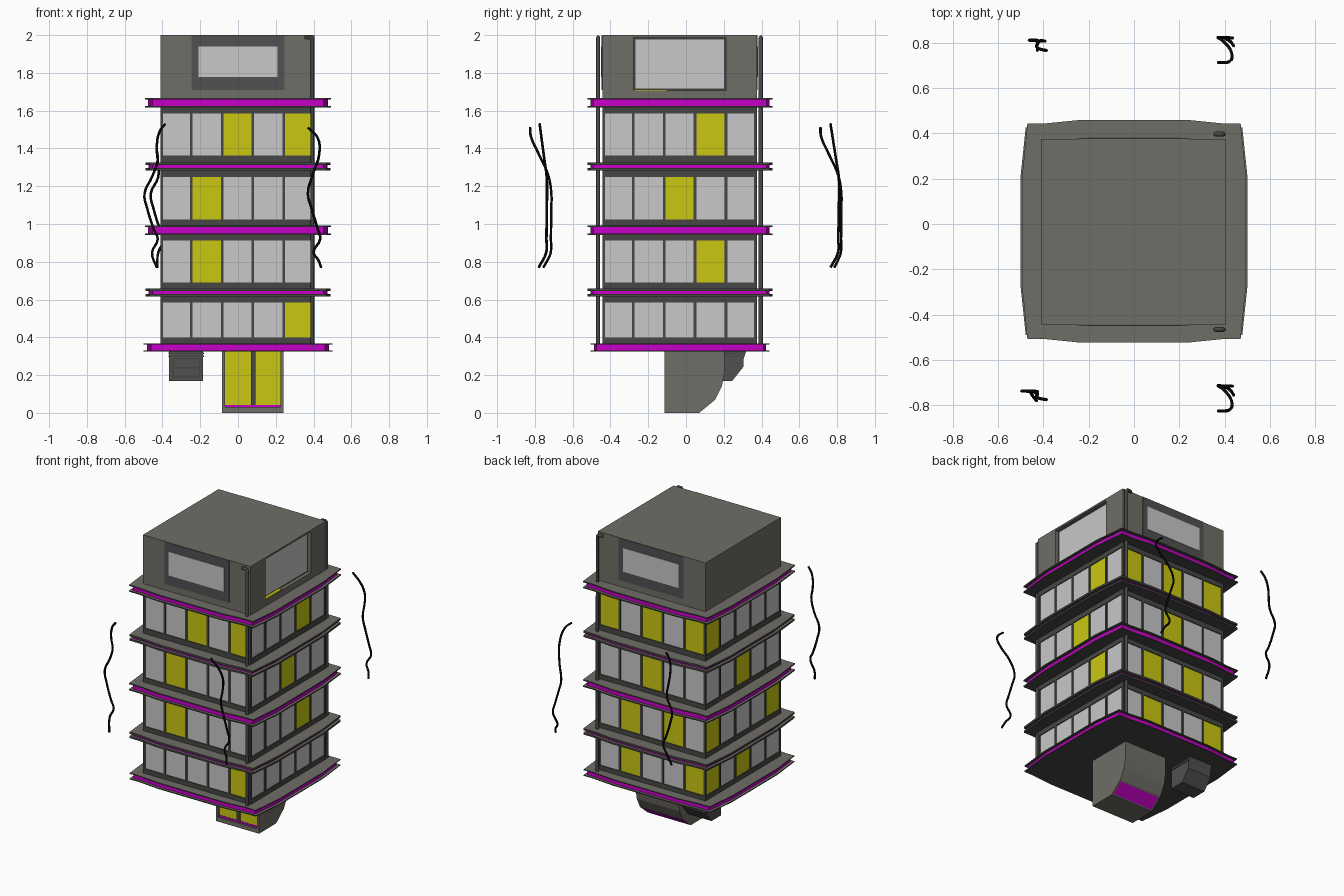
import bpy, bmesh
from mathutils import Vector

if "Cube" in bpy.data.objects:
    bpy.data.objects.remove(bpy.data.objects["Cube"])


def mat(name, r, g, b):
    m = bpy.data.materials.new(name)
    m.diffuse_color = (r, g, b, 1)
    m.use_nodes = True
    m.node_tree.nodes["Principled BSDF"].inputs["Base Color"].default_value = m.diffuse_color
    return m


GREY = mat("warm grey", 0.162, 0.155, 0.133)
DARK = mat("dark grey", 0.062, 0.062, 0.060)
PANEL = mat("panel grey", 0.082, 0.082, 0.086)
LIGHT = mat("pale glass", 0.58, 0.58, 0.58)
YELLOW = mat("lit yellow", 0.59, 0.58, 0.006)
MAGENTA = mat("magenta glow", 0.58, 0.0, 0.58)
BLACK = mat("black", 0.002, 0.002, 0.002)


def finish(name, bm, *mats):
    bmesh.ops.recalc_face_normals(bm, faces=bm.faces)
    me = bpy.data.meshes.new(name)
    bm.to_mesh(me)
    bm.free()
    for m in mats:
        me.materials.append(m)
    ob = bpy.data.objects.new(name, me)
    bpy.context.collection.objects.link(ob)
    return ob


def prism(pts, a, b, axis):
    """Extrude a 2D outline from a to b along z (points x,y) or x (points y,z)."""
    bm = bmesh.new()
    put = (lambda p, t: (p[0], p[1], t)) if axis == 'z' else (lambda p, t: (t, p[0], p[1]))
    face = bm.faces.new([bm.verts.new(put(p, a)) for p in pts])
    new = bmesh.ops.extrude_face_region(bm, geom=[face])['geom']
    d = Vector(put((0, 0), b - a))
    bmesh.ops.translate(bm, vec=d, verts=[v for v in new if isinstance(v, bmesh.types.BMVert)])
    bmesh.ops.recalc_face_normals(bm, faces=bm.faces)
    return bm


def box(name, x0, x1, y0, y1, z0, z1, m):
    x0, x1 = sorted((x0, x1))
    y0, y1 = sorted((y0, y1))
    return finish(name, prism([(x0, y0), (x1, y0), (x1, y1), (x0, y1)], z0, z1, 'z'), m)


def tube(name, pts, r, m, kind='POLY'):
    cu = bpy.data.curves.new(name, 'CURVE')
    cu.dimensions = '3D'
    cu.bevel_depth, cu.bevel_resolution, cu.resolution_u = r, 1, 4
    cu.use_fill_caps = True
    sp = cu.splines.new(kind)
    if kind == 'BEZIER':
        sp.bezier_points.add(len(pts) - 1)
        for p, co in zip(sp.bezier_points, pts):
            p.co = co
            p.handle_left_type = p.handle_right_type = 'AUTO'
    else:
        sp.points.add(len(pts) - 1)
        for p, co in zip(sp.points, pts):
            p.co = (*co, 1)
    cu.materials.append(m)
    ob = bpy.data.objects.new(name, cu)
    bpy.context.collection.objects.link(ob)


X0, X1, Y0, Y1 = -0.41, 0.405, -0.443, 0.375
IN = 0.014  # depth of the glazing behind the frame

# Dark tower core and the solid bands between window rows
box("tower_core", X0 + IN, X1 - IN, Y0 + IN, Y1 - IN, 0.34, 1.66, DARK)
for z0, z1 in ((0.34, 0.40), (0.584, 0.69), (0.912, 1.024), (1.25, 1.363), (1.586, 1.66)):
    box("wall_band", X0, X1, Y0, Y1, z0, z1, DARK)


def side_box(name, side, u0, u1, d0, d1, z0, z1, m):
    """Box on one wall: u runs along +x or +y, d is depth behind the wall face."""
    if side == 'front':
        return box(name, u0, u1, Y0 + d0, Y0 + d1, z0, z1, m)
    if side == 'back':
        return box(name, u0, u1, Y1 - d0, Y1 - d1, z0, z1, m)
    if side == 'right':
        return box(name, X1 - d0, X1 - d1, u0, u1, z0, z1, m)
    return box(name, X0 + d0, X0 + d1, u0, u1, z0, z1, m)


# Window rows: lit columns per floor (top to bottom), counted along +x or +y
ROWS = ((1.363, 1.586), (1.024, 1.25), (0.69, 0.912), (0.40, 0.584))
LIT = {'front': ((2, 4), (1,), (1,), (4,)),
       'right': ((3,), (2,), (3,), ()),
       'back': ((0, 2, 4), (2,), (1, 3), (0, 3)),
       'left': ((4,), (2,), (0, 4), (2, 4))}
for side, lit in LIT.items():
    lo, hi = (X0, X1) if side in ('front', 'back') else (Y0, Y1)
    step = (hi - lo) / 5
    for (z0, z1), on in zip(ROWS, lit):
        for i in range(5):
            u = lo + i * step
            side_box(side + "_window", side, u + 0.006, u + step - 0.006, IN - 0.008, IN + 0.001,
                     z0, z1, YELLOW if i in on else LIGHT)
        for i in range(6):
            u = min(max(lo + i * step, lo + 0.007), hi - 0.007)
            side_box(side + "_mullion", side, u - 0.007, u + 0.007, 0, IN, z0, z1, DARK)

# Bowed floor slabs: two lips with a magenta strip between
HALF = [(0.25, 0.49), (0.4, 0.475), (0.475, 0.475), (0.498, 0.25)]
QUAD = HALF + [(x, -y) for x, y in reversed(HALF)]
OUTLINE = QUAD + [(-x, y) for x, y in reversed(QUAD)]


def slab_part(name, z0, z1, sx, sy, m):
    bm = prism([(x * sx, y * sy - 0.032) for x, y in OUTLINE], z0, z1, 'z')
    for f in bm.faces:
        f.material_index = 1 if f.normal.z > 0.5 else 0
    finish(name, bm, m, GREY)


for zc, h, core, sx, sy in ((1.642, 0.024, 0.016, 0.99, 1), (1.305, 0.021, 0.008, 0.985, 1),
                            (0.967, 0.025, 0.017, 0.99, 1), (0.637, 0.021, 0.008, 0.985, 1),
                            (0.346, 0.022, 0.016, 1.005, 0.965)):
    slab_part("slab_top_lip", zc + core, zc + h, sx, sy, DARK)
    slab_part("slab_glow_strip", zc - core, zc + core, sx * 0.965, sy * 0.965, MAGENTA)
    slab_part("slab_bottom_lip", zc - h, zc - core, sx, sy, DARK)

# Penthouse block with a recessed side opening
top = box("penthouse", X0, X1, Y0, Y1, 1.66, 2.0, GREY)
cut = box("opening_cutter", X1 - 0.03, X1 + 0.1, -0.278, 0.212, 1.708, 1.988, DARK)
cut.hide_render = True
cut.hide_viewport = True
mod = top.modifiers.new("opening", 'BOOLEAN')
mod.object = cut
mod.solver = 'EXACT'
box("side_window", X1 - 0.031, X1 - 0.024, -0.268, 0.202, 1.718, 1.978, LIGHT)
box("side_window_frame", X1 - 0.031, X1 - 0.026, -0.278, 0.212, 1.708, 1.988, DARK)
box("side_sill_light", X1 - 0.025, X1 - 0.003, -0.275, -0.1, 1.707, 1.713, YELLOW)
for side in ('front', 'back'):
    side_box(side + "_panel", side, -0.245, 0.245, -0.004, 0.002, 1.71, 1.999, PANEL)
    side_box(side + "_panel_window", side, -0.21, 0.21, -0.007, 0.002, 1.777, 1.94, LIGHT)

# Drain pipes on the two right corners, hooked at the top
for y in (-0.465, 0.396):
    tube("drain_pipe", [(0.36, y, 1.978), (0.362, y, 1.988), (0.385, y, 1.988), (0.394, y, 1.978),
                        (0.394, y, 0.35)], 0.011, DARK)

# Entrance pod: curved back, magenta patch on the sloped underside
bm = prism([(-0.095, 0.33), (-0.095, 0), (0.07, 0), (0.155, 0.07), (0.19, 0.14), (0.205, 0.22),
            (0.205, 0.33)], -0.085, 0.24, 'x')
slope = [f for f in bm.faces if f.normal.z < -0.6 and f.normal.y > 0.4]
bmesh.ops.inset_region(bm, faces=slope, thickness=0.014)
slope[0].material_index = 1
finish("entrance_pod", bm, GREY, MAGENTA)
for x0, x1 in ((-0.085, -0.07), (0.225, 0.24)):
    box("entrance_jamb", x0, x1, -0.115, -0.095, 0, 0.33, GREY)
box("entrance_step", -0.07, 0.225, -0.115, -0.095, 0, 0.03, GREY)
box("entrance_glow", -0.07, 0.225, -0.105, -0.094, 0.03, 0.042, MAGENTA)
box("entrance_post", 0.068, 0.092, -0.112, -0.094, 0.042, 0.33, DARK)
for x0, x1 in ((-0.07, 0.068), (0.092, 0.225)):
    box("entrance_door", x0, x1, -0.102, -0.094, 0.042, 0.33, YELLOW)

# Vent unit hanging under the rear left
finish("vent_unit", prism([(0.14, 0.33), (0.14, 0.17), (0.245, 0.17), (0.305, 0.245),
                           (0.305, 0.285), (0.32, 0.33)], -0.365, -0.185, 'x'), PANEL)
box("vent_grille_frame", -0.35, -0.2, 0.134, 0.141, 0.185, 0.29, DARK)
for z in (0.195, 0.243):
    box("vent_grille", -0.34, -0.21, 0.131, 0.136, z, z + 0.04, PANEL)
for z in (0.297, 0.313):
    box("vent_ridge", -0.369, -0.181, 0.134, 0.3, z, z + 0.008, DARK)

# Loose wavy cables at the four corners: (x, z) wave plus a y drift by height
RIGHT = [(0.37, 1.51), (0.42, 1.46), (0.43, 1.37), (0.395, 1.26), (0.37, 1.16), (0.39, 1.08),
         (0.42, 0.98), (0.435, 0.92), (0.40, 0.85), (0.425, 0.81), (0.44, 0.77)]
LEFT = [(-0.385, 1.53), (-0.415, 1.49), (-0.43, 1.40), (-0.425, 1.34), (-0.455, 1.25),
        (-0.495, 1.16), (-0.48, 1.08), (-0.445, 0.97), (-0.425, 0.92), (-0.455, 0.85),
        (-0.43, 0.77)]
REAR = [(x + (0.033 if z < 1.3 else 0) - (0.03 if z < 0.8 else 0), z) for x, z in LEFT]


def drift(z, keys):
    for (za, a), (zb, b) in zip(keys, keys[1:]):
        if z >= zb:
            return a + (b - a) * (za - z) / (za - zb)
    return keys[-1][1]


for name, wave, keys in (
        ("front_right_cable", RIGHT, ((1.51, -0.825), (1.46, -0.82), (1.22, -0.712), (0.84, -0.716), (0.77, -0.755))),
        ("back_right_cable", RIGHT, ((1.51, 0.712), (1.46, 0.716), (1.22, 0.823), (0.84, 0.82), (0.77, 0.785))),
        ("front_left_cable", LEFT, ((1.53, -0.775), (1.23, -0.735), (0.84, -0.74), (0.77, -0.78))),
        ("back_left_cable", REAR, ((1.53, 0.765), (1.23, 0.812), (0.84, 0.805), (0.77, 0.765)))):
    tube(name, [(x, drift(z, keys), z) for x, z in wave], 0.007, BLACK, 'BEZIER')
